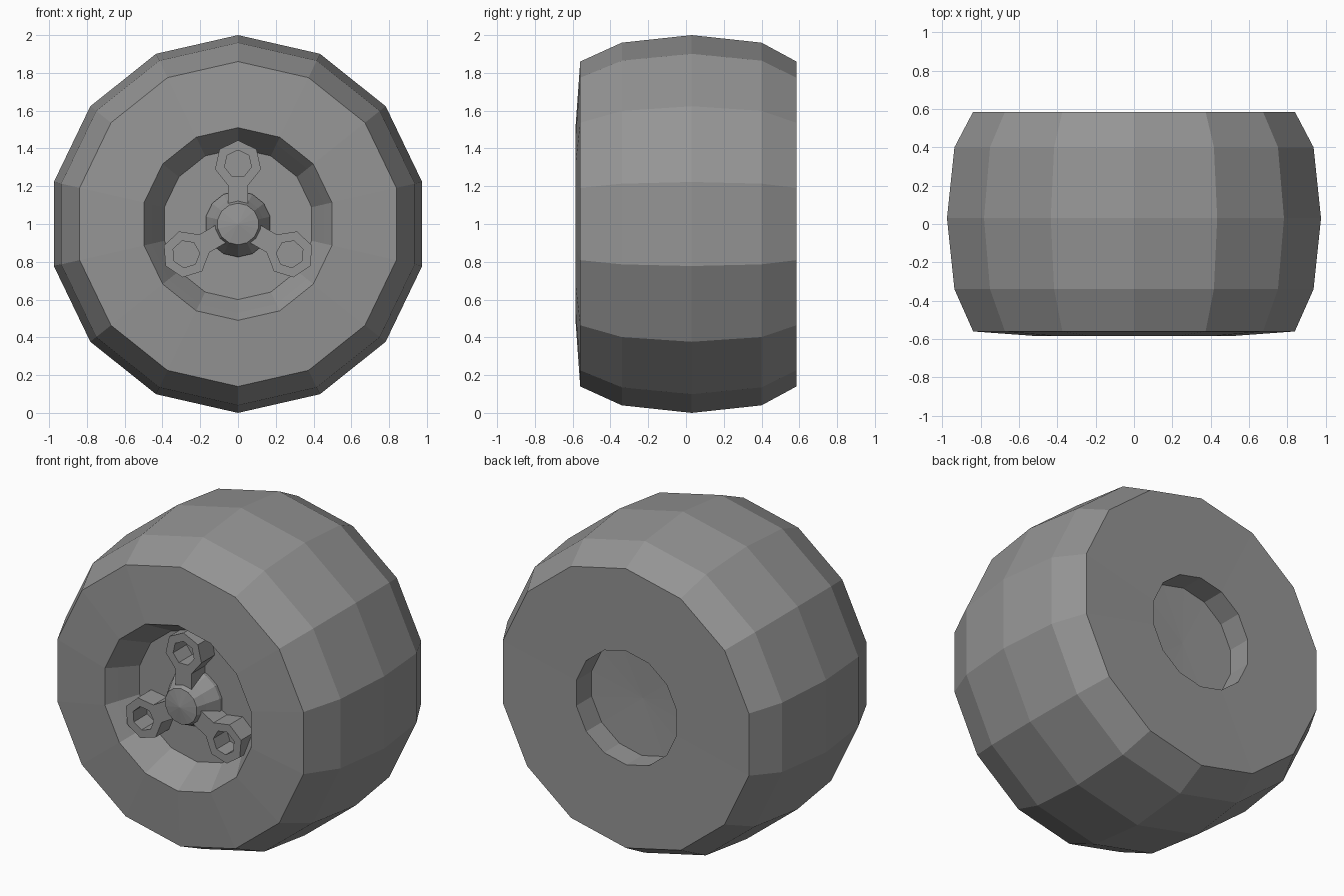
import bpy, bmesh
from math import sin, cos, tau, pi
from mathutils import Matrix, Vector

cube = bpy.data.objects.get("Cube")
if cube:
    bpy.data.objects.remove(cube)

# One plain grey for the whole wheel
grey = bpy.data.materials.new("plain_grey")
grey.use_nodes = True
grey.diffuse_color = (0.3, 0.3, 0.3, 1)
grey.node_tree.nodes["Principled BSDF"].inputs["Base Color"].default_value = (0.3, 0.3, 0.3, 1)

CENTRE = Vector((0, 0, 1))


def finish(name, bm):
    bmesh.ops.recalc_face_normals(bm, faces=bm.faces[:])
    mesh = bpy.data.meshes.new(name)
    bm.to_mesh(mesh)
    bm.free()
    mesh.materials.append(grey)
    obj = bpy.data.objects.new(name, mesh)
    bpy.context.collection.objects.link(obj)
    obj.location = CENTRE
    return obj


def ring(bm, radius, y, sides, z=0):
    return [bm.verts.new((radius * sin(tau * i / sides), y,
                          z + radius * cos(tau * i / sides))) for i in range(sides)]


def bridge(bm, a, b):
    n = len(a)
    return [bm.faces.new((a[i], a[(i + 1) % n], b[(i + 1) % n], b[i])) for i in range(n)]


def lathe(name, front_y, profile, back_y, sides=14):
    """Turn (radius, y) points round the axle and close both ends with a fan."""
    bm = bmesh.new()
    rings = [ring(bm, r, y, sides) for r, y in profile]
    for a, b in zip(rings, rings[1:]):
        bridge(bm, a, b)
    for y, end in ((front_y, rings[0]), (back_y, rings[-1])):
        tip = bm.verts.new((0, y, 0))
        for i in range(sides):
            bm.faces.new((tip, end[i], end[(i + 1) % sides]))
    return finish(name, bm)


# Tyre with the dished rim in front and the axle recess behind
lathe("tyre_and_rim", -0.40,
      [(0.40, -0.40), (0.47, -0.52), (0.51, -0.585), (0.86, -0.56), (0.96, -0.34),
       (1.0, 0.03), (0.96, 0.40), (0.86, 0.585), (0.35, 0.58), (0.35, 0.43)], 0.42)

# Flared hub with a shallow domed cap
lathe("hub", -0.57, [(0.11, -0.555), (0.135, -0.50), (0.175, -0.42), (0.175, -0.39)], -0.39)

# Three lug sockets, each with an arm running in to the hub
FRONT, BACK = -0.53, -0.395
for k in range(3):
    bm = bmesh.new()
    outer, inner = [[ring(bm, r, y, 7, 0.318) for y in (FRONT, BACK)] for r in (0.125, 0.073)]
    walls = bridge(bm, outer[0], outer[1])
    bridge(bm, inner[0], inner[1])
    for o, i in zip(outer, inner):
        bridge(bm, o, i)
    # The lowest wall is drawn out as the arm
    arm = bmesh.ops.extrude_discrete_faces(bm, faces=[walls[3]])["faces"]
    bmesh.ops.translate(bm, vec=(0, 0, -0.1), verts=arm[0].verts)
    bmesh.ops.rotate(bm, verts=bm.verts[:], cent=(0, 0, 0),
                     matrix=Matrix.Rotation(k * tau / 3, 3, "Y"))
    finish(f"lug_arm_{k + 1}", bm)
